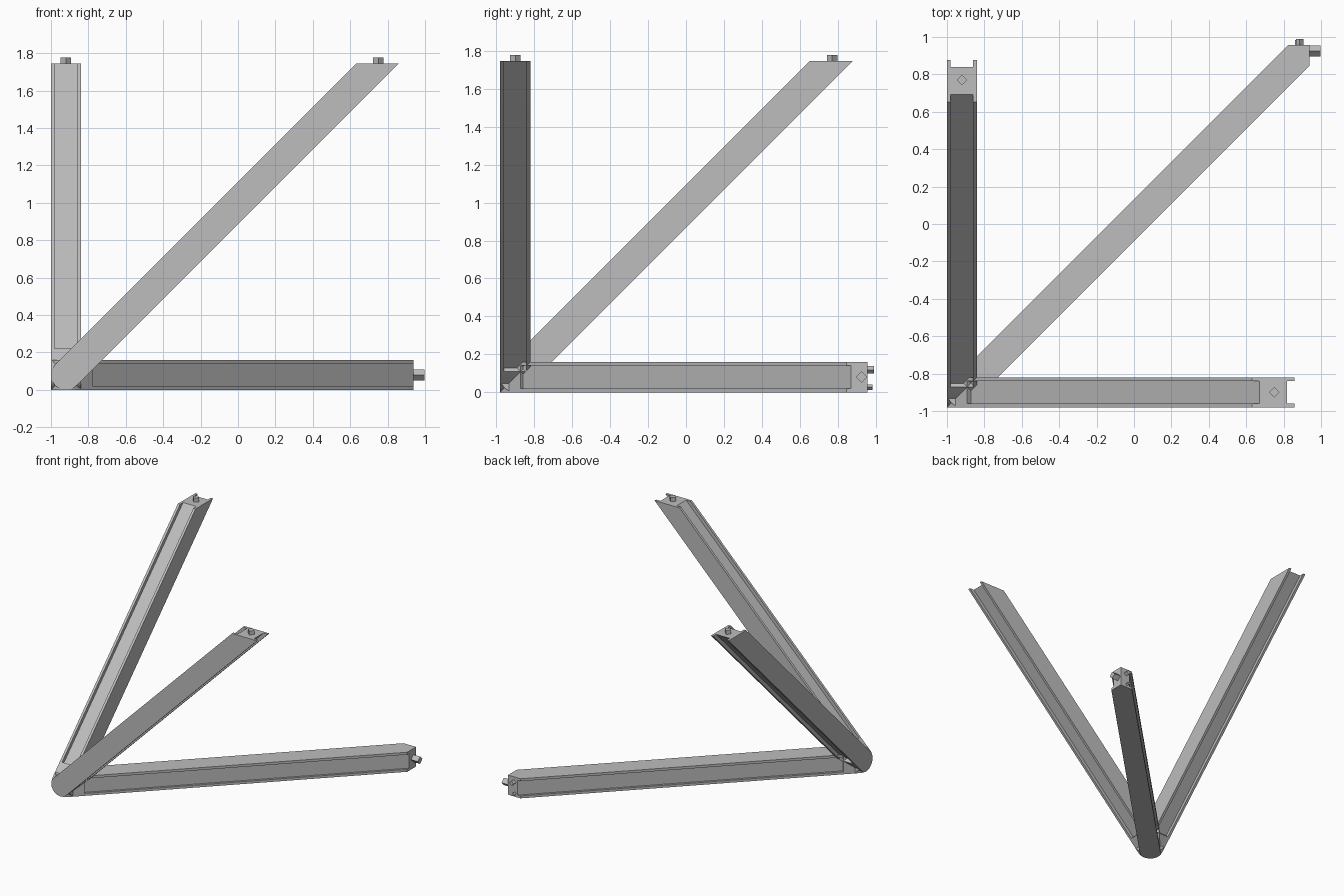
import bpy, bmesh, math
from mathutils import Vector

if "Cube" in bpy.data.objects:
    bpy.data.objects.remove(bpy.data.objects["Cube"])

S = math.sqrt(0.5)
H = 0.08                              # half width of every beam
CORNER = Vector((-0.92, -0.90, 0.08))  # point where the beams meet
X, Y, Z = Vector((1, 0, 0)), Vector((0, 1, 0)), Vector((0, 0, 1))

grey = bpy.data.materials.new("light_grey")
grey.diffuse_color = (0.51, 0.51, 0.51, 1)
grey.use_nodes = True
grey.node_tree.nodes["Principled BSDF"].inputs["Base Color"].default_value = grey.diffuse_color


def prism(name, outline, axes, half):
    """Extrude a (p, q) outline symmetrically along the third axis."""
    p_ax, q_ax, r_ax = axes
    bm = bmesh.new()
    base = [bm.verts.new(CORNER + p_ax * p + q_ax * q - r_ax * half) for p, q in outline]
    face = bm.faces.new(base)
    ext = bmesh.ops.extrude_face_region(bm, geom=[face])
    top = [v for v in ext["geom"] if isinstance(v, bmesh.types.BMVert)]
    bmesh.ops.translate(bm, verts=top, vec=r_ax * half * 2)
    bmesh.ops.recalc_face_normals(bm, faces=bm.faces[:])
    mesh = bpy.data.meshes.new(name)
    bm.to_mesh(mesh)
    bm.free()
    mesh.materials.append(grey)
    ob = bpy.data.objects.new(name, mesh)
    bpy.context.collection.objects.link(ob)
    return ob


def along(t, n):
    """Diagonal distance t and sideways offset n as (p, q)."""
    return ((t + n) * S, (t - n) * S)


def beam(name, axes, tip, depth):
    """Diagonal beam with a round foot, a cut tip and a channel on two sides."""
    steps = 20
    foot = [along(-H * math.sin(math.pi * i / steps), -H * math.cos(math.pi * i / steps))
            for i in range(steps + 1)]
    ob = prism(name, foot + tip, axes, H)
    for side in (1, -1):
        a, b = side * (H - depth), side * 0.2
        cutter = prism(name + "_cutter",
                       [along(0.12, a), along(3.2, a), along(3.2, b), along(0.12, b)],
                       axes, 0.06)
        mod = ob.modifiers.new("channel", 'BOOLEAN')
        mod.operation, mod.solver, mod.object = 'DIFFERENCE', 'EXACT', cutter
        bpy.ops.object.select_all(action='DESELECT')
        ob.select_set(True)
        bpy.context.view_layer.objects.active = ob
        bpy.ops.object.modifier_apply(modifier=mod.name)
        bpy.data.objects.remove(cutter)
    bpy.ops.object.shade_smooth_by_angle(angle=math.radians(30))


def peg(name, centre, axis, length, radius):
    """Four-sided pin standing on edge, pointing along an axis."""
    bm = bmesh.new()
    bmesh.ops.create_cone(bm, cap_ends=True, segments=4, radius1=radius, radius2=radius,
                          depth=length + 0.01)
    mesh = bpy.data.meshes.new(name)
    bm.to_mesh(mesh)
    bm.free()
    mesh.materials.append(grey)
    ob = bpy.data.objects.new(name, mesh)
    bpy.context.collection.objects.link(ob)
    ob.location = Vector(centre) + axis * (length - 0.01) / 2
    if axis == X:
        ob.rotation_euler = (0, math.pi / 2, 0)
    elif axis == Y:
        ob.rotation_euler = (math.pi / 2, 0, 0)


# Three beams, each lying in one coordinate plane
w = H / S
top = 1.665
flat_tip = [(top + w, top), (top - w, top)]
end = 1.858
corner_tip = [(end, end - w), (end, end), (end - w, end)]
beam("right_beam", (X, Z, Y), flat_tip, 0.028)
beam("back_beam", (Y, Z, X), flat_tip, 0.028)
beam("floor_beam", (X, Y, Z), corner_tip, 0.018)

# Joining pins on the beam tips
peg("right_beam_pin", (0.75, -0.90, 1.745), Z, 0.032, 0.028)
peg("back_beam_pin", (-0.92, 0.77, 1.745), Z, 0.032, 0.028)
peg("floor_beam_side_pin", (0.938, 0.925, 0.08), X, 0.06, 0.03)
peg("floor_beam_upper_pin", (0.885, 0.958, 0.118), Y, 0.032, 0.02)
peg("floor_beam_lower_pin", (0.875, 0.958, 0.027), Y, 0.025, 0.014)
